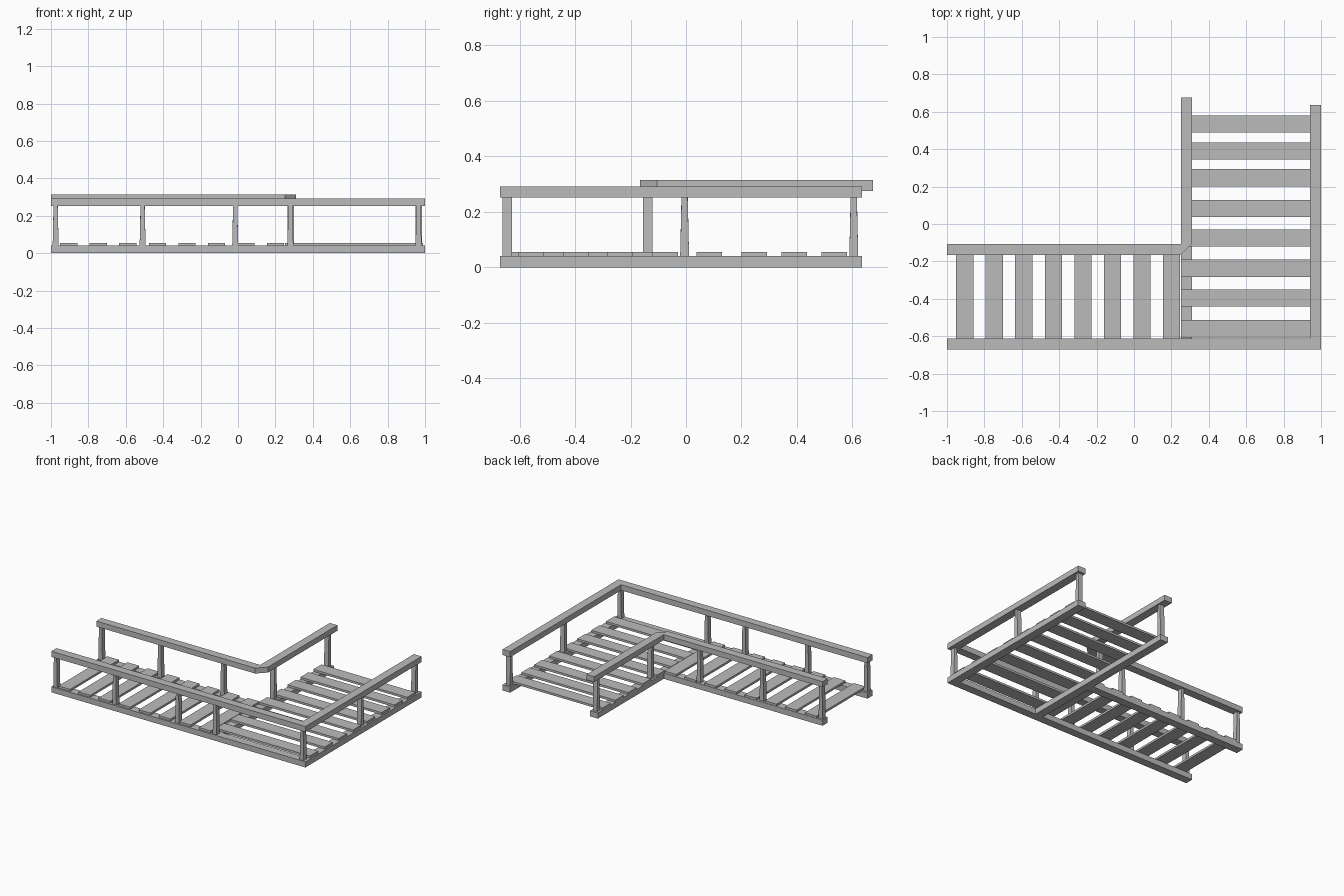
import bpy

if "Cube" in bpy.data.objects:
    bpy.data.objects.remove(bpy.data.objects["Cube"])

# One plain grey for the whole walkway
grey = bpy.data.materials.new("weathered grey")
grey.diffuse_color = (0.5, 0.5, 0.5, 1)
grey.use_nodes = True
grey.node_tree.nodes["Principled BSDF"].inputs["Base Color"].default_value = grey.diffuse_color


def make(name, verts, faces):
    mesh = bpy.data.meshes.new(name)
    mesh.from_pydata(verts, [], faces)
    mesh.materials.append(grey)
    obj = bpy.data.objects.new(name, mesh)
    bpy.context.collection.objects.link(obj)
    return obj


def prism(name, outline, z0, z1):
    """Extrude a counter-clockwise outline from z0 to z1."""
    n = len(outline)
    verts = [(x, y, z) for z in (z0, z1) for x, y in outline]
    faces = [list(range(n))[::-1], list(range(n, 2 * n))]
    faces += [(i, (i + 1) % n, (i + 1) % n + n, i + n) for i in range(n)]
    return make(name, verts, faces)


def box(name, x0, x1, y0, y1, z0, z1):
    return prism(name, [(x0, y0), (x1, y0), (x1, y1), (x0, y1)], z0, z1)


def post(name, x, y, top, along_x):
    """Post that narrows towards the top along its rail only."""
    verts = []
    for z, taper in ((0.04, 0.016), (top, 0.011)):
        hx, hy = (taper, 0.017) if along_x else (0.017, taper)
        verts += [(x - hx, y - hy, z), (x + hx, y - hy, z),
                  (x + hx, y + hy, z), (x - hx, y + hy, z)]
    faces = [(3, 2, 1, 0), (4, 5, 6, 7)]
    faces += [(i, (i + 1) % 4, (i + 1) % 4 + 4, i + 4) for i in range(4)]
    return make(name, verts, faces)


# Outer beams and handrails share the same layout
for part, z0, z1 in (("floor_beam", 0.0, 0.04), ("handrail", 0.252, 0.292)):
    box("front_" + part, -1, 1, -0.67, -0.612, z0, z1)
    box("right_" + part, 0.94, 1, -0.612, 0.635, z0, z1)

# Inner floor beams
box("inner_cross_beam", 0.25, 0.31, -0.612, 0.635, 0, 0.04)
box("inner_long_beam", -1, 0.25, -0.165, -0.107, 0, 0.04)

# Inner handrail, bent with a cut corner
prism("inner_handrail",
      [(-1, -0.165), (0.25, -0.165), (0.31, -0.105), (0.31, 0.675),
       (0.25, 0.675), (0.25, -0.107), (-1, -0.107)], 0.275, 0.314)

# Floor slats of both arms
for i in range(8):
    x = -0.905 + i * 0.158
    box("left_arm_slat", x - 0.046, x + 0.046, -0.66, -0.11, 0.04, 0.055)
for y in (0.535, 0.39, 0.247, 0.083, -0.075, -0.237, -0.395, -0.56):
    box("right_arm_slat", 0.25, 0.99, y - 0.046, y + 0.046, 0.04, 0.055)

# Posts
for x in (-0.975, -0.51, -0.015):
    post("front_post", x, -0.645, 0.252, True)
    post("inner_long_post", x, -0.138, 0.275, True)
post("front_post", 0.28, -0.645, 0.252, True)
post("corner_post", 0.965, -0.645, 0.252, True)
for y in (-0.005, 0.605):
    post("right_post", 0.967, y, 0.252, False)
    post("inner_cross_post", 0.282, y, 0.275, False)
